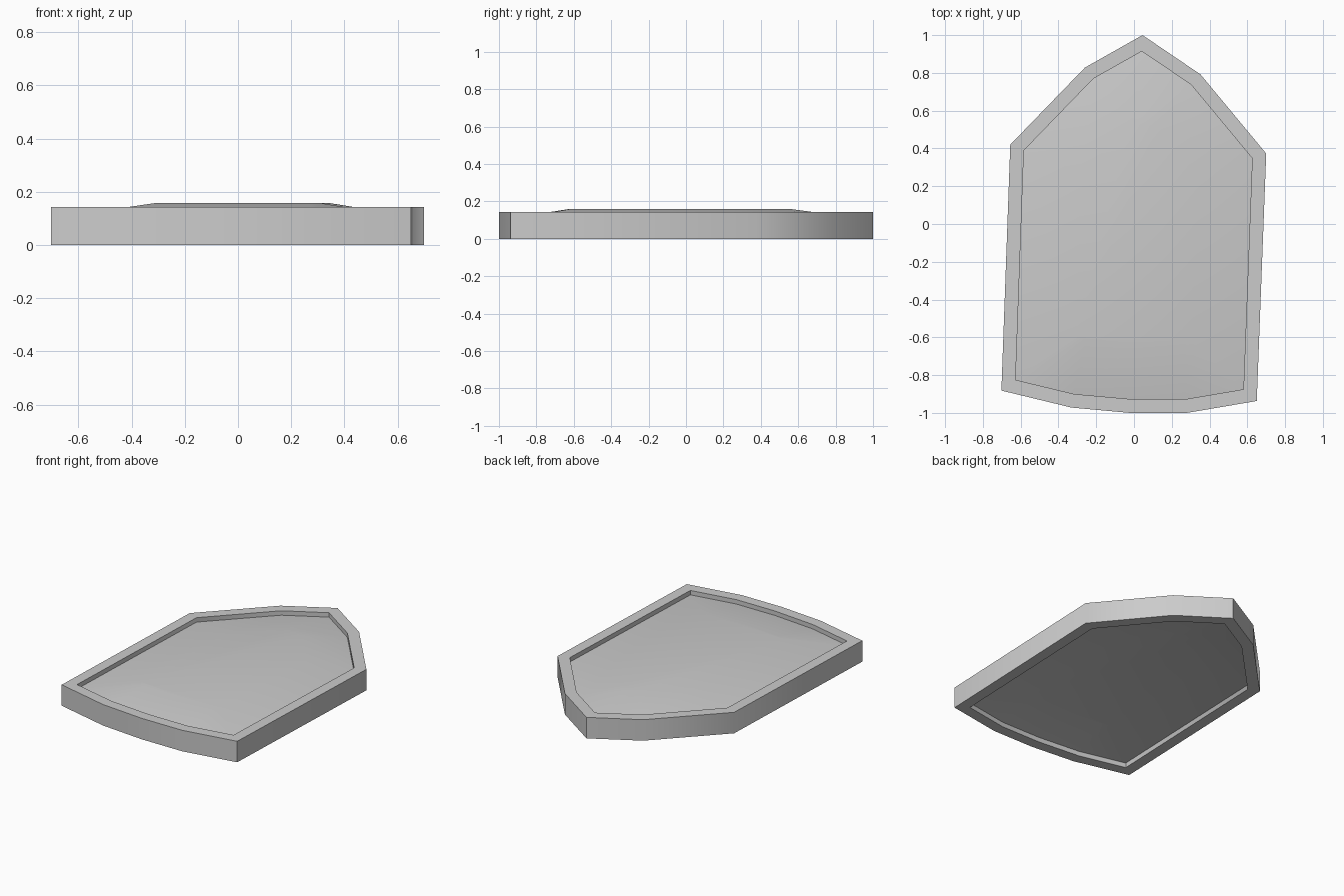
import bpy, bmesh, math
from mathutils import Vector

if "Cube" in bpy.data.objects:
    bpy.data.objects.remove(bpy.data.objects["Cube"])

# Counter-clockwise outer outline
OUTLINE = [(0.045, 1.0), (-0.26, 0.828), (-0.655, 0.42), (-0.702, -0.882),
           (-0.33, -0.972), (-0.02, -1.0), (0.28, -1.0), (0.65, -0.937),
           (0.70, 0.373), (0.352, 0.792)]


def inset(points, d):
    """Mitred inward offset of a counter-clockwise polygon."""
    pts = [Vector(p) for p in points]
    out = []
    for i, p in enumerate(pts):
        a = (p - pts[i - 1]).normalized()
        b = (pts[(i + 1) % len(pts)] - p).normalized()
        na, nb = Vector((-a.y, a.x)), Vector((-b.y, b.x))
        out.append(p + (na + nb) * d / (1 + na.dot(nb)))
    return out


def loft(name, loops, caps):
    """Bridge successive (points, z) loops; cap the ends or join them in a ring."""
    bm = bmesh.new()
    rings = [[bm.verts.new((p[0], p[1], z)) for p in pts] for pts, z in loops]
    n = len(rings[0])
    pairs = list(zip(rings, rings[1:]))
    if caps:
        bm.faces.new(rings[0])
        bm.faces.new(rings[-1])
    else:
        pairs.append((rings[-1], rings[0]))
    for lo, hi in pairs:
        for i in range(n):
            j = (i + 1) % n
            bm.faces.new((lo[i], lo[j], hi[j], hi[i]))
    bmesh.ops.recalc_face_normals(bm, faces=bm.faces)
    me = bpy.data.meshes.new(name)
    bm.to_mesh(me)
    bm.free()
    ob = bpy.data.objects.new(name, me)
    bpy.context.collection.objects.link(ob)
    bpy.ops.object.select_all(action='DESELECT')
    ob.select_set(True)
    bpy.context.view_layer.objects.active = ob
    bpy.ops.object.shade_smooth_by_angle(angle=math.radians(50))
    return ob


inner = inset(OUTLINE, 0.073)
plateau = [p + Vector((0.015, 0)) for p in inset(inner, 0.295)]

# Raised border
loft("border_frame", [(OUTLINE, 0), (OUTLINE, 0.142), (inner, 0.142), (inner, 0)], False)

# Panel of even thickness, bowed up towards a flat centre and hollow below
loft("centre_panel", [(plateau, 0.078), (inner, 0.032), (inner, 0.112), (plateau, 0.158)], True)
